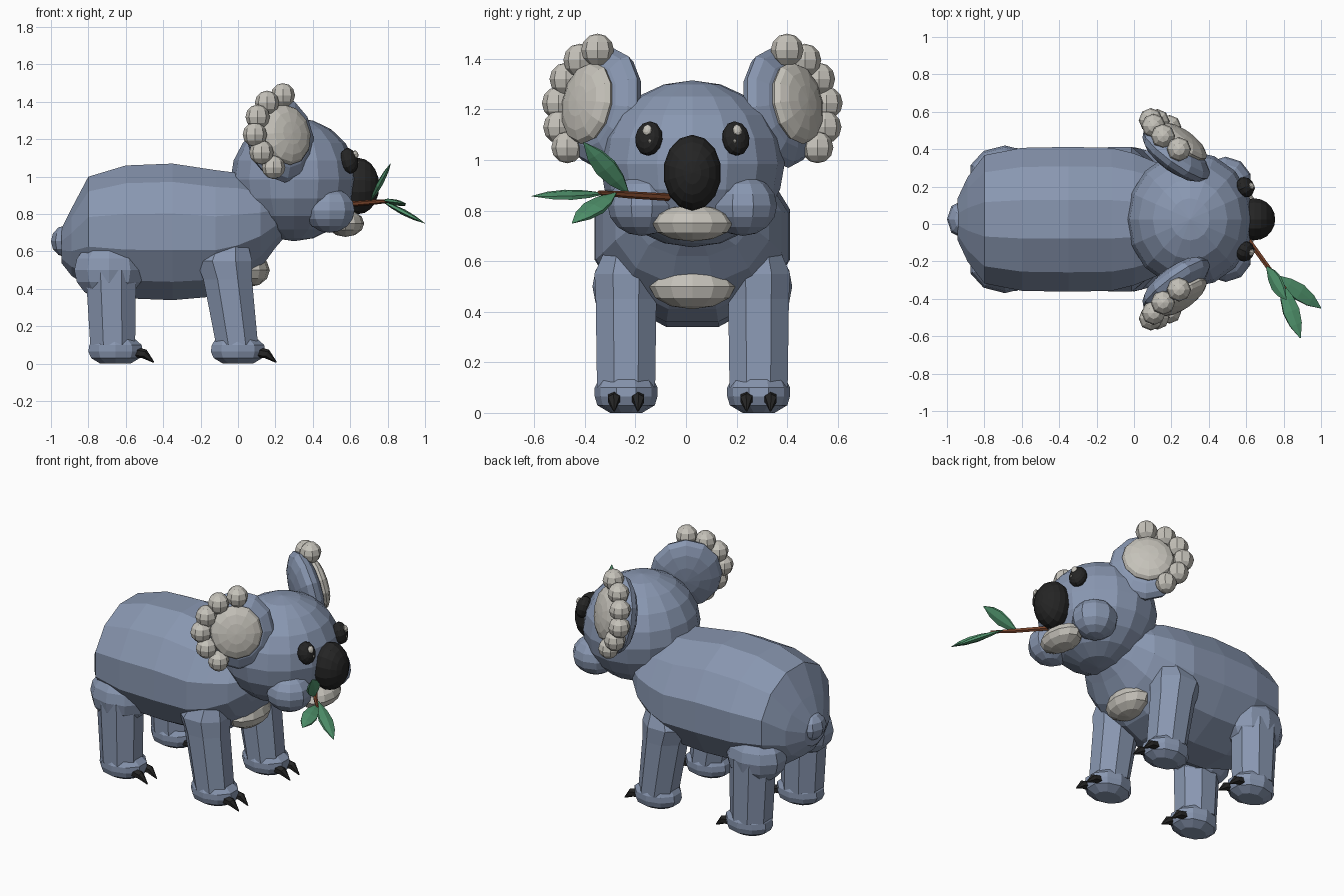
import bpy, bmesh, math
from mathutils import Vector, Matrix

if "Cube" in bpy.data.objects:
    bpy.data.objects.remove(bpy.data.objects["Cube"])

MID = 0.025  # the animal's symmetry plane


def material(name, rgb):
    m = bpy.data.materials.new(name)
    m.diffuse_color = (*rgb, 1)
    m.use_nodes = True
    m.node_tree.nodes["Principled BSDF"].inputs["Base Color"].default_value = m.diffuse_color
    return m


FUR = material("blue_grey_fur", (0.25, 0.31, 0.44))
CREAM = material("cream_fur", (0.56, 0.54, 0.49))
BLACK = material("black", (0.018, 0.018, 0.018))
BROWN = material("brown_bark", (0.20, 0.06, 0.025))
GREEN = material("leaf_green", (0.085, 0.31, 0.16))


def finish(name, bm, mat):
    bmesh.ops.recalc_face_normals(bm, faces=bm.faces)
    me = bpy.data.meshes.new(name)
    bm.to_mesh(me)
    bm.free()
    me.materials.append(mat)
    ob = bpy.data.objects.new(name, me)
    bpy.context.collection.objects.link(ob)
    return ob


def blob(name, centre, radii, mat, axis=(0, 0, 1), seg=12, rings=8):
    """Faceted ellipsoid whose pole (third radius) points along axis."""
    bm = bmesh.new()
    bmesh.ops.create_uvsphere(bm, u_segments=seg, v_segments=rings, radius=1)
    rot = Matrix.Identity(4)
    a = Vector(axis).normalized()
    if a.z < 0.999:
        side = Vector((0, 0, 1)).cross(a).normalized()
        up = a.cross(side)
        rot = Matrix((side, up, a)).transposed().to_4x4()
    bm.transform(Matrix.Translation(centre) @ rot @ Matrix.Diagonal((*radii, 1)))
    return finish(name, bm, mat)


def loft(name, rings, mat):
    """Skin a list of closed rings of points and cap both ends."""
    bm = bmesh.new()
    loops = [[bm.verts.new(p) for p in ring] for ring in rings]
    n = len(loops[0])
    for a, b in zip(loops, loops[1:]):
        for i in range(n):
            j = (i + 1) % n
            bm.faces.new((a[i], a[j], b[j], b[i]))
    bm.faces.new(loops[0])
    bm.faces.new(loops[-1])
    return finish(name, bm, mat)


def ring(centre, u, v, n):
    c, u, v = Vector(centre), Vector(u), Vector(v)
    k = 1 / math.cos(math.pi / n)
    angles = [(i + 0.5) * 2 * math.pi / n for i in range(n)]
    return [c + u * math.cos(t) * k + v * math.sin(t) * k for t in angles]


def column(name, sections, y, mat, n=8):
    """Upright loft from (z, x, rx, ry) sections."""
    return loft(name, [ring((x, y, z), (rx, 0, 0), (0, ry, 0), n)
                       for z, x, rx, ry in sections], mat)


def rod(name, points, radii, mat, n=6):
    pts = [Vector(p) for p in points]
    d = (pts[-1] - pts[0]).normalized()
    u = d.cross(Vector((0, 0, 1))).normalized()
    v = u.cross(d)
    return loft(name, [ring(p, u * r, v * r, n) for p, r in zip(pts, radii)], mat)


def leaf(name, base, tip, ref, width):
    base, tip = Vector(base), Vector(tip)
    d = tip - base
    u = d.cross(Vector(ref)).normalized()
    v = u.cross(d).normalized()
    shape = [(0, 0.12), (0.25, 0.75), (0.5, 1), (0.75, 0.75), (1, 0.05)]
    return loft(name, [ring(base + d * t, u * width * w / 2, v * 0.014 * w, 6)
                       for t, w in shape], GREEN)


# Torso: x, bottom, top, half width
torso = [(-0.945, 0.54, 0.72, 0.11), (-0.89, 0.47, 0.83, 0.23), (-0.80, 0.41, 1.00, 0.35),
         (-0.60, 0.35, 1.06, 0.39), (-0.35, 0.34, 1.07, 0.395), (-0.12, 0.36, 1.035, 0.39),
         (0.0, 0.41, 1.02, 0.36), (0.12, 0.51, 0.98, 0.31), (0.20, 0.62, 0.94, 0.24),
         (0.27, 0.70, 0.88, 0.12)]
loft("torso", [ring((x, MID, (lo + hi) / 2), (0, w * 0.98, 0), (0, 0, (hi - lo) / 2), 12)
               for x, lo, hi, w in torso], FUR)
blob("tail", (-0.92, MID, 0.655), (0.08, 0.10, 0.085), FUR, seg=8, rings=6)
blob("chest_patch", (0.06, MID, 0.50), (0.11, 0.17, 0.09), CREAM, seg=12, rings=6)

# Head and face
blob("head", (0.30, MID, 0.985), (0.34, 0.365, 0.33), FUR, seg=16, rings=10)
blob("chin", (0.575, MID, 0.75), (0.10, 0.16, 0.072), CREAM, seg=12, rings=6)
blob("nose", (0.645, MID, 0.95), (0.115, 0.15, 0.11), BLACK, axis=(1, 0, 0), seg=14, rings=10)

# Ear tufts along the outer rim: x, offset from the symmetry plane, z, radius
tufts = [(0.24, 0.375, 1.435, 0.065), (0.155, 0.445, 1.395, 0.065),
         (0.105, 0.50, 1.32, 0.065), (0.09, 0.53, 1.225, 0.065),
         (0.125, 0.525, 1.13, 0.065), (0.19, 0.495, 1.05, 0.063)]

for s, side in ((-1, "right"), (1, "left")):
    def at(x, y, z):
        return (x, MID + s * y, z)

    # Ear shell, inner pad and fluffy rim
    facing = (0.58, s * 0.80, 0.18)
    blob(f"ear_{side}", at(0.225, 0.345, 1.205), (0.215, 0.24, 0.085), FUR, axis=facing)
    blob(f"ear_pad_{side}", at(0.26, 0.415, 1.225), (0.155, 0.165, 0.055), CREAM, axis=facing)
    for i, (x, y, z, r) in enumerate(tufts):
        blob(f"ear_tuft_{side}_{i}", at(x, y, z), (r, r, r), CREAM, seg=8, rings=6)

    # Cheek, eye and eye glints
    blob(f"cheek_{side}", at(0.49, 0.20, 0.82), (0.14, 0.135, 0.12), FUR, seg=10, rings=8)
    blob(f"eye_{side}", at(0.595, 0.172, 1.085), (0.056, 0.07, 0.045), BLACK,
         axis=(0.85, s * 0.4, 0.25), seg=12, rings=8)
    blob(f"eye_glint_{side}", at(0.628, 0.178, 1.118), (0.02, 0.024, 0.014), CREAM,
         axis=(0.85, s * 0.4, 0.25), seg=8, rings=6)
    blob(f"eye_small_glint_{side}", at(0.639, 0.168, 1.075), (0.009, 0.009, 0.008), CREAM,
         seg=6, rings=4)

    # Legs
    column(f"front_leg_{side}", [(0.10, -0.005, 0.112, 0.115), (0.45, -0.055, 0.13, 0.12),
                                 (0.55, -0.075, 0.15, 0.125), (0.63, -0.06, 0.115, 0.09),
                                 (0.69, -0.04, 0.05, 0.035)], MID + s * 0.262, FUR)
    column(f"back_leg_{side}", [(0.10, -0.67, 0.12, 0.115), (0.50, -0.68, 0.135, 0.12)],
           MID + s * 0.262, FUR)
    blob(f"thigh_{side}", at(-0.69, 0.24, 0.50), (0.195, 0.155, 0.165), FUR, seg=10, rings=8)

    # Feet with a pair of curved claws each
    for part, fx in (("front", 0.0), ("back", -0.655)):
        column(f"{part}_foot_{side}",
               [(0.0, fx, 0.08, 0.06), (0.03, fx, 0.13, 0.108), (0.065, fx, 0.145, 0.118),
                (0.10, fx, 0.14, 0.118), (0.14, fx - 0.01, 0.105, 0.10)],
               MID + s * 0.262, FUR, n=10)
        for k in (-1, 1):
            y = 0.262 + k * 0.043
            rod(f"{part}_claw_{side}_{k + 1}",
                [at(fx + 0.10, y, 0.06), at(fx + 0.155, y + k * 0.006, 0.052),
                 at(fx + 0.205, y + k * 0.004, 0.008)], [0.028, 0.022, 0.003], BLACK)

# Leafy twig held in the mouth
rod("twig", [(0.60, -0.07, 0.853), (0.72, -0.235, 0.863), (0.81, -0.345, 0.87)],
    [0.013, 0.012, 0.008], BROWN)
leaf("leaf_outer", (0.79, -0.32, 0.868), (0.89, -0.61, 0.857), (0.3, 0, 1), 0.09)
leaf("leaf_lower", (0.77, -0.28, 0.87), (1.0, -0.45, 0.75), (0.6, 0, 1), 0.09)
leaf("leaf_upper", (0.71, -0.23, 0.87), (0.815, -0.405, 1.07), (1, -0.7, 0.3), 0.09)
